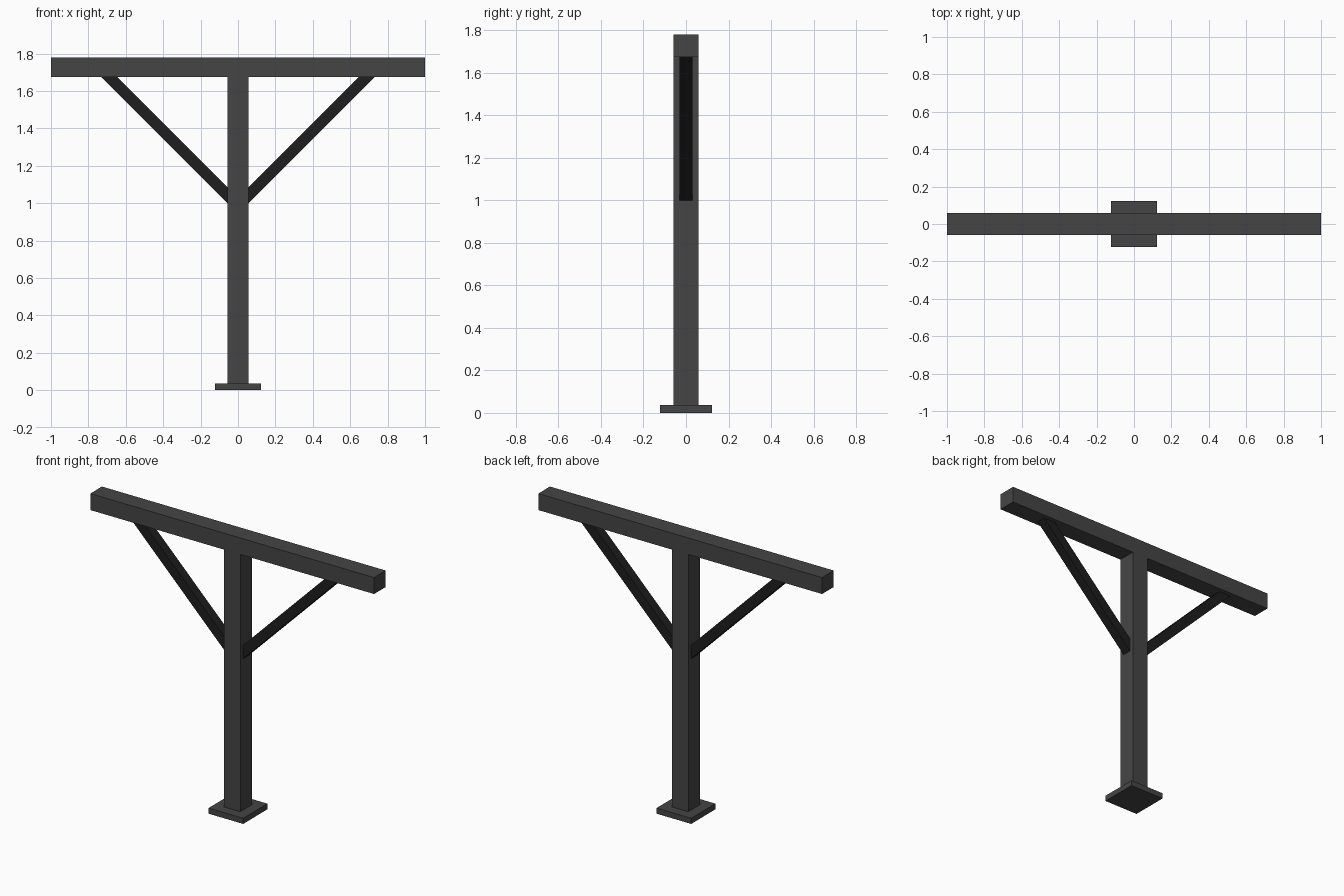
import bpy

if "Cube" in bpy.data.objects:
    bpy.data.objects.remove(bpy.data.objects["Cube"])


def material(name, value):
    m = bpy.data.materials.new(name)
    m.diffuse_color = (value, value, value, 1)
    m.use_nodes = True
    m.node_tree.nodes["Principled BSDF"].inputs["Base Color"].default_value = m.diffuse_color
    return m


frame_grey = material("dark grey", 0.06)
brace_black = material("near black", 0.013)


def prism(name, profile, half_y, mat):
    """Extrude an x-z outline (counter-clockwise seen from the front) along y."""
    n = len(profile)
    verts = [(x, y, z) for y in (-half_y, half_y) for x, z in profile]
    faces = [tuple(range(n)), tuple(range(2 * n - 1, n - 1, -1))]
    faces += [(i, i + n, (i + 1) % n + n, (i + 1) % n) for i in range(n)]
    mesh = bpy.data.meshes.new(name)
    mesh.from_pydata(verts, [], faces)
    mesh.materials.append(mat)
    obj = bpy.data.objects.new(name, mesh)
    bpy.context.collection.objects.link(obj)
    return obj


def box(name, half_x, half_y, z0, z1, mat):
    return prism(name, [(-half_x, z0), (half_x, z0), (half_x, z1), (-half_x, z1)], half_y, mat)


POST_X, DEPTH, BEAM_Z, TOP = 0.057, 0.0585, 1.675, 1.78

# Foot plate, upright and crossbeam
box("base_plate", 0.122, 0.122, 0, 0.036, frame_grey)
box("post", POST_X, DEPTH, 0.036, BEAM_Z, frame_grey)
box("crossbeam", 1.0, DEPTH, BEAM_Z, TOP, frame_grey)

# Diagonal braces, cut flush against post and beam
right = [(POST_X, 1.0), (0.732, BEAM_Z), (0.645, BEAM_Z), (POST_X, 1.087)]
left = [(-x, z) for x, z in reversed(right)]
prism("right_brace", right, 0.03, brace_black)
prism("left_brace", left, 0.03, brace_black)
